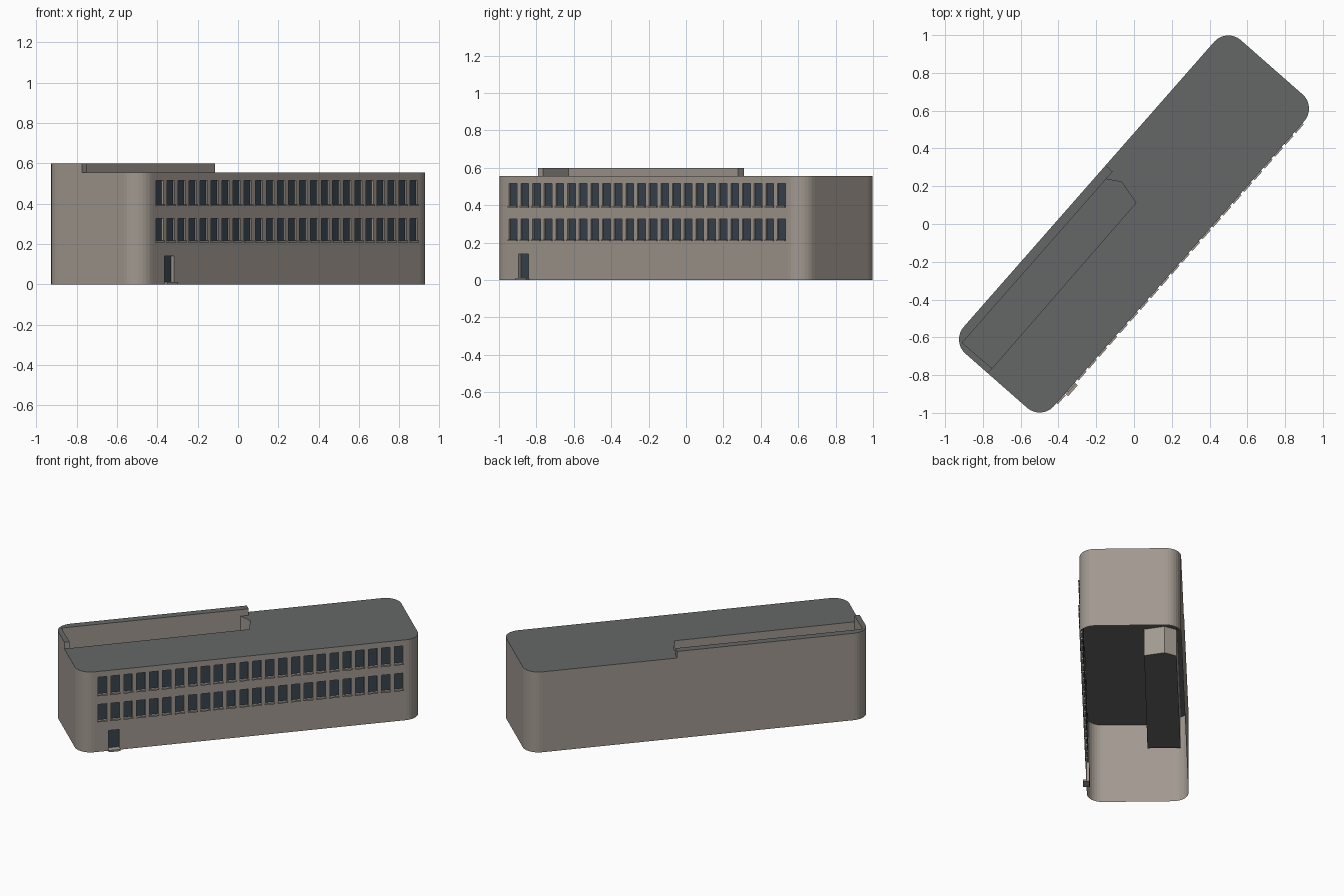
import bpy, math
from mathutils import Matrix

if "Cube" in bpy.data.objects:
    bpy.data.objects.remove(bpy.data.objects["Cube"])

ROT = Matrix.Rotation(math.radians(48.7), 4, 'Z')   # building sits diagonally
A, B, R = 1.0045, 0.2178, 0.1                       # corner centres and radius
V = B + R                                           # half width
U = A + R                                           # half length
ROOF, TOP, FLOOR = 0.555, 0.60, 0.365


def material(name, col):
    m = bpy.data.materials.new(name)
    m.diffuse_color = (*col, 1)
    m.use_nodes = True
    m.node_tree.nodes["Principled BSDF"].inputs["Base Color"].default_value = m.diffuse_color
    return m


STONE = material("stone", (0.36, 0.32, 0.28))
GREY = material("roofing", (0.13, 0.135, 0.135))
GLASS = material("dark_glass", (0.04, 0.06, 0.08))


def build(name, polys, *mats):
    """polys: list of (points, material index)"""
    verts, faces = [], []
    for pts, _ in polys:
        faces.append(range(len(verts), len(verts) + len(pts)))
        verts += [ROT @ Matrix.Translation(p).to_translation() for p in pts]
    me = bpy.data.meshes.new(name)
    me.from_pydata([tuple(v) for v in verts], [], [tuple(f) for f in faces])
    for m in mats:
        me.materials.append(m)
    for p, (_, i) in zip(me.polygons, polys):
        p.material_index = i
    ob = bpy.data.objects.new(name, me)
    bpy.context.collection.objects.link(ob)
    return ob


def wall(path, z0, z1, mat=0):
    return [([(*p, z0), (*q, z0), (*q, z1), (*p, z1)], mat)
            for p, q in zip(path, path[1:])]


def flat(path, z, mat=0):
    return ([(*p, z) for p in path], mat)


def arc(sx, sy, start, n=8):
    return [(sx * A + R * math.cos(math.radians(start + 90 * i / n)),
             sy * B + R * math.sin(math.radians(start + 90 * i / n))) for i in range(n + 1)]


def box(u0, u1, v0, v1, z0, z1):
    ring = [(u0, v0), (u1, v0), (u1, v1), (u0, v1)]
    return wall(ring + ring[:1], z0, z1) + [flat(ring, z1), flat(ring[::-1], z0)]


sw_s, se, ne, nw = arc(-1, -1, 180), arc(1, -1, 270), arc(1, 1, 0), arc(-1, 1, 90)
par_start, par_end = (0.134, V), (-U, 0.06)

# Openings of the long facade: u0, u1, z0, z1, depth
STEP, WIN = 0.083, 0.056
windows = [(-0.979 + STEP * i, -0.979 + STEP * i + WIN, z, z + h, 0.010)
           for z, h in ((0.215, 0.112), (0.395, 0.12)) for i in range(24)]
door = (-0.912, -0.842, 0.0, 0.14, 0.02)
openings = windows + [door]

# Walls: plain sides, then the facade cut into cells around the openings
polys = wall(se + ne + [par_start] + nw + [par_end] + sw_s, 0, ROOF)
us = sorted({round(x, 5) for o in openings for x in o[:2]} | {-A, A})
zs = sorted({round(z, 5) for o in openings for z in o[2:4]} | {0, ROOF})
for u0, u1 in zip(us, us[1:]):
    for z0, z1 in zip(zs, zs[1:]):
        cu, cz = (u0 + u1) / 2, (z0 + z1) / 2
        if not any(o[0] < cu < o[1] and o[2] < cz < o[3] for o in openings):
            polys += wall([(u0, -V), (u1, -V)], z0, z1)
# Reveals
for u0, u1, z0, z1, d in openings:
    polys += wall([(u0, -V), (u0, -V + d)], z0, z1)
    polys += wall([(u1, -V + d), (u1, -V)], z0, z1)
    ring = [(u0, -V), (u1, -V), (u1, -V + d), (u0, -V + d)]
    polys += [flat(ring, z0), flat(ring[::-1], z1)]
build("outer_walls", polys, STONE)

# Recessed panes and door
pane = lambda o: wall([(o[0], -V + o[4]), (o[1], -V + o[4])], o[2], o[3])
build("window_panes", [p for o in windows for p in pane(o)], GLASS)
build("door", pane(door), GLASS)

# Projecting sills and door step
build("window_sills", [p for o in windows for p in
      box(o[0] - 0.003, o[1] + 0.003, -V - 0.009, -V + 0.009, o[2] - 0.007, o[2] + 0.002)], STONE)
build("door_step", box(door[0] - 0.003, door[1] + 0.003, -V - 0.022, -V + 0.02, 0, 0.012), STONE)

# Sunken terrace in one roof corner
inner = [(0.081, 0.268), (-1.073, 0.268), (-1.07, 0.06)]
far = [(0.091, 0.066), (0.124, 0.195)]
pit = inner + far
build("terrace", wall(([inner[2]] + far + [inner[0]])[::-1], FLOOR, ROOF)
      + wall(inner[::-1], FLOOR, TOP) + [flat(pit, FLOOR, 1)], STONE, GREY)

# Main roof, notched around terrace and parapet
notch = [(0.134, 0.268), inner[0], far[1], far[0], inner[2], par_end]
build("roof", [flat(notch + sw_s + se + ne + [par_start], ROOF)], GREY)

# Raised L-shaped parapet
rim = [par_start] + nw + [par_end]
par_in = [inner[2], inner[1], (0.134, 0.268)]
build("parapet", wall(rim, ROOF, TOP) + wall([par_end, inner[2]], ROOF, TOP)
      + wall([inner[0], (0.134, 0.268), par_start][::1], ROOF, TOP)
      + [flat(rim + par_in, TOP, 1)], STONE, GREY)

# Terrace inner walls face the open terrace
me = bpy.data.objects["terrace"].data
centre = ROT @ Matrix.Translation((-0.49, 0.165, 0.45)).to_translation()
for p in me.polygons:
    if p.normal.dot(centre - p.center) < 0:
        p.flip()
me.update()
